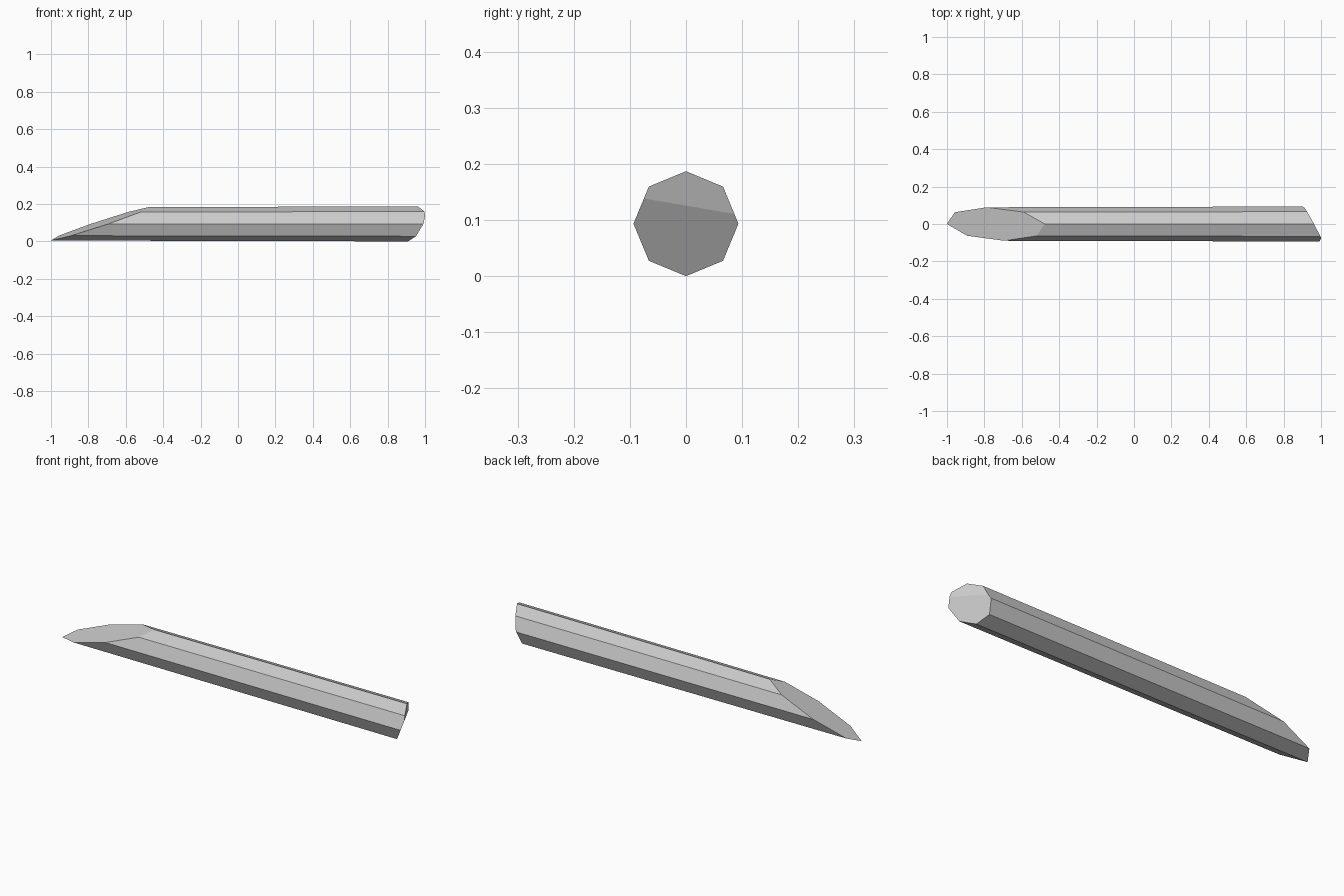
import bpy, bmesh, math
from mathutils import Matrix, Vector

old = bpy.data.objects.get("Cube")
if old:
    bpy.data.objects.remove(old, do_unlink=True)

# Single plain grey
grey = bpy.data.materials.new("plain_grey")
grey.use_nodes = True
colour = (0.6, 0.6, 0.6, 1)
grey.diffuse_color = colour
grey.node_tree.nodes["Principled BSDF"].inputs["Base Color"].default_value = colour


def slice_off(bm, point, normal):
    """Cut away everything beyond a plane and close the cut with a flat face."""
    cut = bmesh.ops.bisect_plane(
        bm, geom=bm.verts[:] + bm.edges[:] + bm.faces[:], dist=1e-6,
        plane_co=Vector(point), plane_no=Vector(normal).normalized(),
        clear_outer=True)
    rim = [e for e in cut["geom_cut"] if isinstance(e, bmesh.types.BMEdge)]
    bmesh.ops.edgeloop_fill(bm, edges=rim)


# Slightly tapered eight-sided shaft lying along x
bm = bmesh.new()
bmesh.ops.create_cone(
    bm, cap_ends=True, segments=8, radius1=0.0885, radius2=0.0939, depth=2.2,
    matrix=Matrix.Translation((0, 0, 0.0935)) @ Matrix.Rotation(math.pi / 2, 4, "Y"))

# Long slanted tip
slice_off(bm, (-1, 0, 0.005), (-1, -0.53, 2.93))
# Blunt end, broken into two shallow facets
slice_off(bm, (0.909, 0, 0), (1, 0.48, -0.4))
slice_off(bm, (0.953, 0, 0), (1, 0.54, -0.05))

bmesh.ops.recalc_face_normals(bm, faces=bm.faces)
mesh = bpy.data.meshes.new("cut_shaft")
bm.to_mesh(mesh)
bm.free()
mesh.materials.append(grey)
shaft = bpy.data.objects.new("cut_shaft", mesh)
bpy.context.collection.objects.link(shaft)
